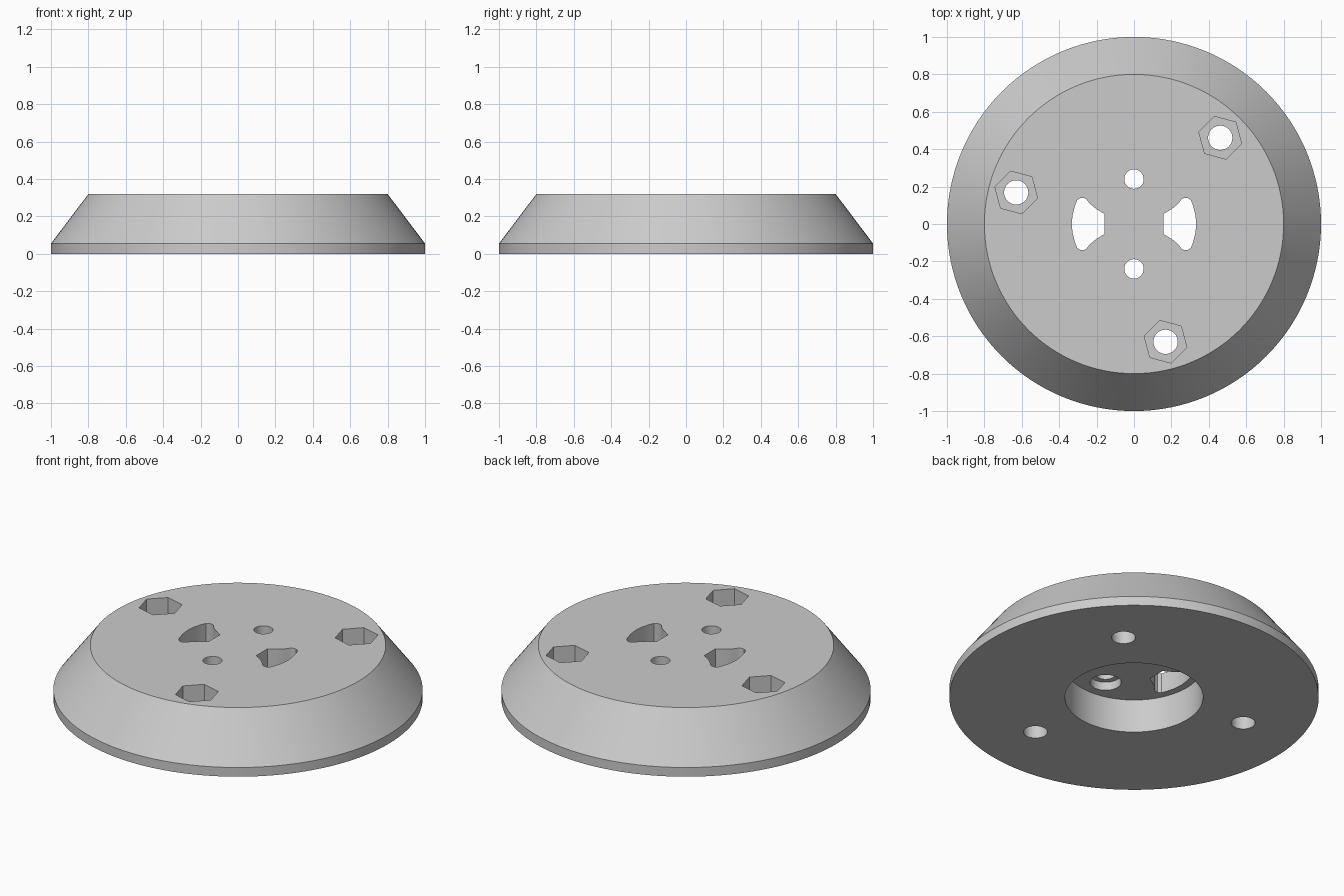
import bpy, bmesh
from math import cos, sin, pi, radians

cube = bpy.data.objects.get("Cube")
if cube:
    bpy.data.objects.remove(cube, do_unlink=True)

HEIGHT, RIM, TOP_R = 0.32, 0.055, 0.8

grey = bpy.data.materials.new("plain_grey")
grey.use_nodes = True
colour = (0.6, 0.6, 0.6, 1)
grey.diffuse_color = colour
grey.node_tree.nodes["Principled BSDF"].inputs["Base Color"].default_value = colour


def circle(r, n, cx=0, cy=0, start=0):
    return [(cx + r * cos(start + 2 * pi * i / n), cy + r * sin(start + 2 * pi * i / n))
            for i in range(n)]


def loft(name, sections):
    """Solid through stacked outlines given as (z, points)."""
    bm = bmesh.new()
    rings = [[bm.verts.new((x, y, z)) for x, y in pts] for z, pts in sections]
    bm.faces.new(rings[0])
    bm.faces.new(rings[-1])
    for a, b in zip(rings, rings[1:]):
        for i in range(len(a)):
            j = (i + 1) % len(a)
            bm.faces.new((a[i], a[j], b[j], b[i]))
    bmesh.ops.recalc_face_normals(bm, faces=bm.faces)
    mesh = bpy.data.meshes.new(name)
    bm.to_mesh(mesh)
    bm.free()
    mesh.materials.append(grey)
    obj = bpy.data.objects.new(name, mesh)
    bpy.context.collection.objects.link(obj)
    return obj


# Tapered disc with a short straight rim
base = loft("tapered_base", [(0, circle(1, 128)), (RIM, circle(1, 128)),
                             (HEIGHT, circle(TOP_R, 128))])
bpy.context.view_layer.objects.active = base
base.select_set(True)


def cut(outline, bottom, top):
    cutter = loft("cutter", [(bottom, outline), (top, outline)])
    cutter.hide_render = True
    mod = base.modifiers.new("cut", "BOOLEAN")
    mod.operation = "DIFFERENCE"
    mod.solver = "EXACT"
    mod.object = cutter
    bpy.ops.object.modifier_apply(modifier=mod.name)
    bpy.data.objects.remove(cutter, do_unlink=True)


# Round pocket in the underside
cut(circle(0.374, 96), -0.1, 0.2)

# Three bolt holes with hexagonal nut pockets above
for angle in (45, 165, 285):
    a = radians(angle)
    x, y = 0.652 * cos(a), 0.652 * sin(a)
    cut(circle(0.065, 32, x, y), -0.1, 0.4)
    cut(circle(0.118, 6, x, y, a), 0.12, 0.4)

# Two screw holes, counterbored from the pocket
for side in (1, -1):
    cut(circle(0.052, 32, 0, side * 0.24), 0.1, 0.4)
    cut(circle(0.084, 32, 0, side * 0.24), 0.1, 0.25)

# Two flared slots, mirrored across the centre
half = [(0.157, 0.053), (0.2, 0.079), (0.235, 0.107), (0.253, 0.131), (0.266, 0.139),
        (0.285, 0.14), (0.303, 0.129), (0.315, 0.1), (0.328, 0.05)]
slot = half + [(0.333, 0)] + [(x, -y) for x, y in reversed(half)]
for side in (1, -1):
    cut([(side * x, y) for x, y in slot], 0.1, 0.4)

bpy.ops.object.shade_smooth_by_angle(angle=radians(30))
